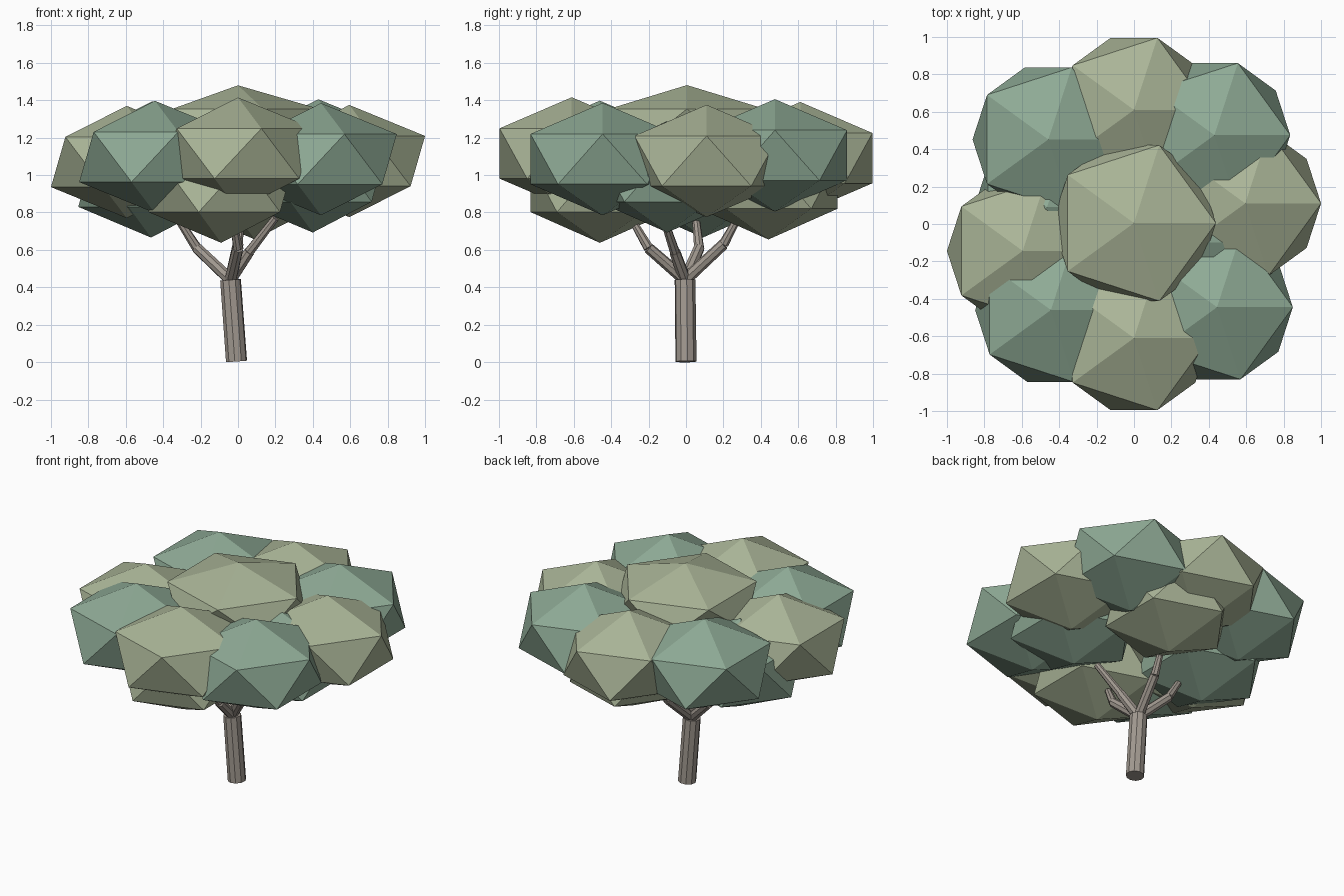
import bpy
from mathutils import Vector

if "Cube" in bpy.data.objects:
    bpy.data.objects.remove(bpy.data.objects["Cube"])


def mat(name, rgb):
    m = bpy.data.materials.new(name)
    m.diffuse_color = (*rgb, 1)
    m.use_nodes = True
    m.node_tree.nodes["Principled BSDF"].inputs["Base Color"].default_value = m.diffuse_color
    return m


olive = mat("olive_leaf", (0.40, 0.46, 0.31))
teal = mat("teal_leaf", (0.27, 0.40, 0.30))
bark = mat("bark", (0.36, 0.32, 0.28))


def clump(name, loc, r, h, m):
    bpy.ops.mesh.primitive_ico_sphere_add(subdivisions=1, radius=1, location=loc)
    o = bpy.context.object
    o.name = name
    o.scale = (r, r, h)
    o.data.materials.append(m)


def limb(name, a, b, r1, r2, sides=8):
    a, b = Vector(a), Vector(b)
    d = b - a
    bpy.ops.mesh.primitive_cone_add(vertices=sides, radius1=r1, radius2=r2,
                                    depth=d.length, location=(a + b) / 2)
    o = bpy.context.object
    o.name = name
    o.rotation_mode = 'QUATERNION'
    o.rotation_quaternion = d.to_track_quat('Z', 'Y')
    o.data.materials.append(bark)


# Crown centre
clump("crown_top", (0, 0.005, 1.25), 0.49, 0.23, olive)

# Upper ring of eight leaf clumps, alternating colours
upper = [(0, -0.61, 1.115), (0.444, -0.445, 1.085), (0.595, 0.11, 1.075),
         (0.43, 0.475, 1.105), (0, 0.61, 1.09), (-0.458, 0.452, 1.095),
         (-0.595, -0.144, 1.07), (-0.444, -0.46, 1.097)]
for i, p in enumerate(upper):
    clump(f"upper_leaves_{i}", p, 0.453, 0.3, (olive, teal)[i % 2])

# Lower ring of four leaf clumps
lower = [(-0.09, -0.46, 0.935), (0.40, -0.10, 0.99),
         (0.09, 0.44, 0.953), (-0.465, 0.09, 0.963)]
for i, p in enumerate(lower):
    clump(f"lower_leaves_{i}", p, 0.435, 0.297, (olive, teal)[i % 2])

# Leaning trunk
fork = Vector((-0.04, -0.005, 0.44))
limb("trunk", (-0.008, 0, 0.004), fork, 0.057, 0.056, 10)

# Four two-part branches
branches = [((0, -0.20, 0.61), (-0.02, -0.27, 0.73)),
            ((0.06, -0.06, 0.59), (0.20, -0.12, 0.77)),
            ((0.0, 0.20, 0.63), (0.01, 0.26, 0.74)),
            ((-0.22, 0.07, 0.61), (-0.31, 0.055, 0.75))]
for i, (mid, end) in enumerate(branches):
    limb(f"branch_{i}", fork, mid, 0.033, 0.03)
    limb(f"branch_tip_{i}", mid, end, 0.027, 0.021)
